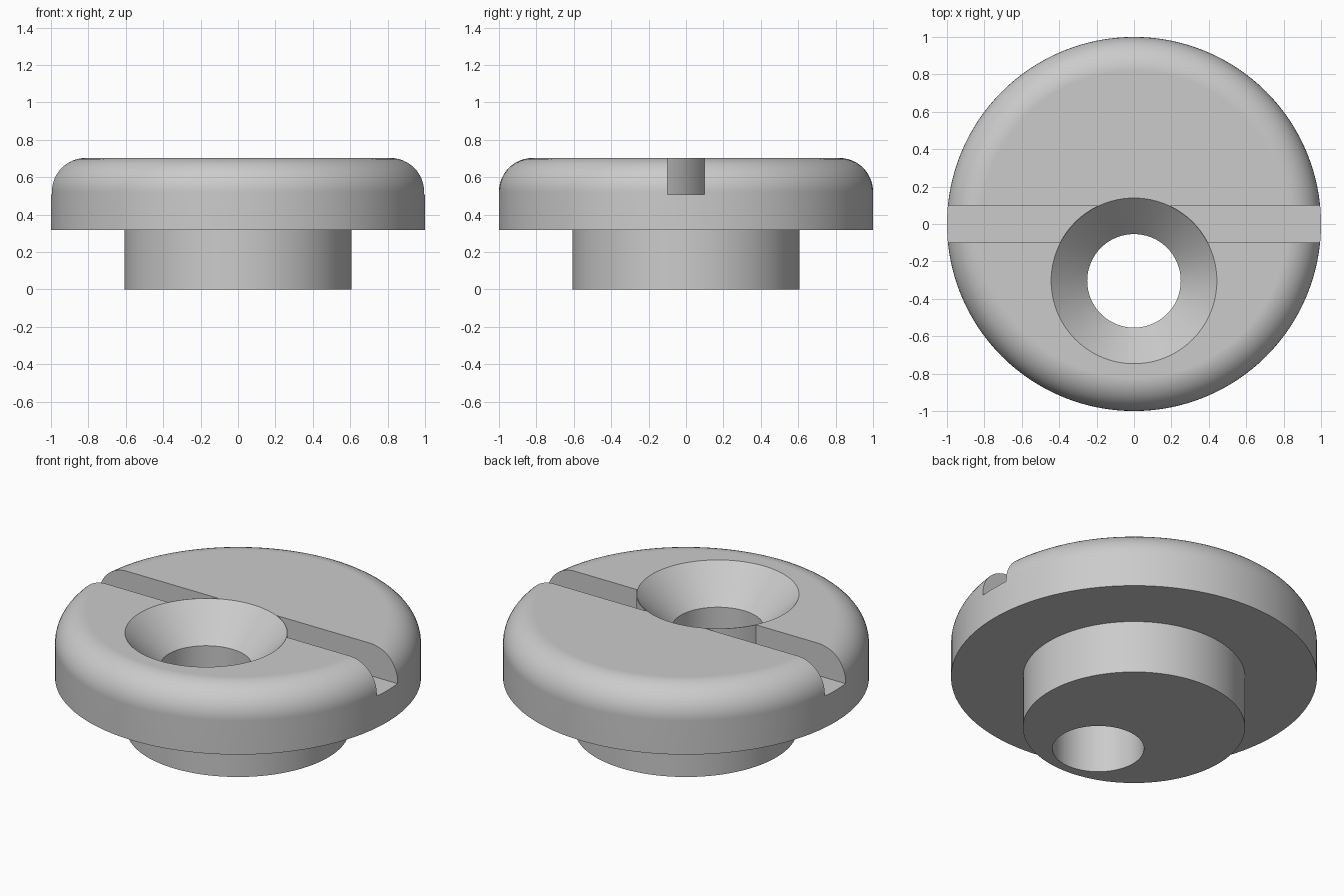
import bpy
import bmesh
import math
from mathutils import Matrix, Vector

cube = bpy.data.objects.get("Cube")
if cube:
    bpy.data.objects.remove(cube)

TOP, LEDGE, FLOOR = 0.703, 0.318, 0.508    # heights of the disc and slot
ROUND = 0.18                               # rounded upper rim
HOLE_Y, HOLE_R, SINK_R = -0.304, 0.25, 0.443
SEGMENTS = 128


def make_object(name, bm):
    mesh = bpy.data.meshes.new(name)
    bmesh.ops.recalc_face_normals(bm, faces=bm.faces)
    bm.to_mesh(mesh)
    bm.free()
    obj = bpy.data.objects.new(name, mesh)
    bpy.context.collection.objects.link(obj)
    return obj


def lathe(name, profile, y=0.0):
    """Revolve (radius, z) points round a vertical axis and cap both ends."""
    bm = bmesh.new()
    rings = []
    for r, z in profile:
        ring = bmesh.ops.create_circle(bm, segments=SEGMENTS, radius=r,
                                       matrix=Matrix.Translation((0, y, z)))
        rings.append(ring["verts"])
    for a, b in zip(rings, rings[1:]):
        for i in range(SEGMENTS):
            j = (i + 1) % SEGMENTS
            bm.faces.new((a[i], a[j], b[j], b[i]))
    bm.faces.new(rings[0])
    bm.faces.new(rings[-1])
    return make_object(name, bm)


def cut(target, cutter):
    """Subtract the cutter from the target and discard it."""
    mod = target.modifiers.new("cut", "BOOLEAN")
    mod.operation = "DIFFERENCE"
    mod.solver = "EXACT"
    mod.object = cutter
    cutter.hide_render = True
    graph = bpy.context.evaluated_depsgraph_get()
    mesh = bpy.data.meshes.new_from_object(target.evaluated_get(graph))
    target.modifiers.clear()
    target.data = mesh
    bpy.data.objects.remove(cutter)


# Disc with rounded rim on a narrower base
arc = [(1 - ROUND + ROUND * math.cos(a), TOP - ROUND + ROUND * math.sin(a))
       for a in (math.pi / 2 * i / 12 for i in range(13))]
body = lathe("slotted_disc", [(0.607, 0), (0.607, LEDGE), (1, LEDGE)] + arc)

# Slot across the top, interrupted by a collar round the countersink
bm = bmesh.new()
bmesh.ops.create_cube(bm, size=1, matrix=Matrix.Translation((0, 0, FLOOR + 0.25))
                      @ Matrix.Diagonal(Vector((2.4, 0.198, 0.5, 1))))
slot = make_object("slot_cutter", bm)
collar_r = SINK_R + 0.003
cut(slot, lathe("collar", [(collar_r, 0.2), (collar_r, 1.3)], HOLE_Y))
cut(body, slot)

# Off-centre through hole with conical countersink
slope = (SINK_R - HOLE_R) / (TOP - FLOOR)
cut(body, lathe("hole_cutter", [(HOLE_R, -0.2), (HOLE_R, FLOOR),
                                (SINK_R + 0.1 * slope, TOP + 0.1)], HOLE_Y))

# Single grey finish
grey = bpy.data.materials.new("plain_grey")
grey.use_nodes = True
colour = (0.6, 0.6, 0.6, 1)
grey.diffuse_color = colour
grey.node_tree.nodes["Principled BSDF"].inputs["Base Color"].default_value = colour
body.data.materials.clear()
body.data.materials.append(grey)
for face in body.data.polygons:
    face.material_index = 0

# Smooth curved walls, crisp edges, flat top
bpy.ops.object.select_all(action="DESELECT")
body.select_set(True)
bpy.context.view_layer.objects.active = body
bpy.ops.object.shade_smooth_by_angle(angle=math.radians(30))
weighted = body.modifiers.new("weighted_normals", "WEIGHTED_NORMAL")
weighted.keep_sharp = True
